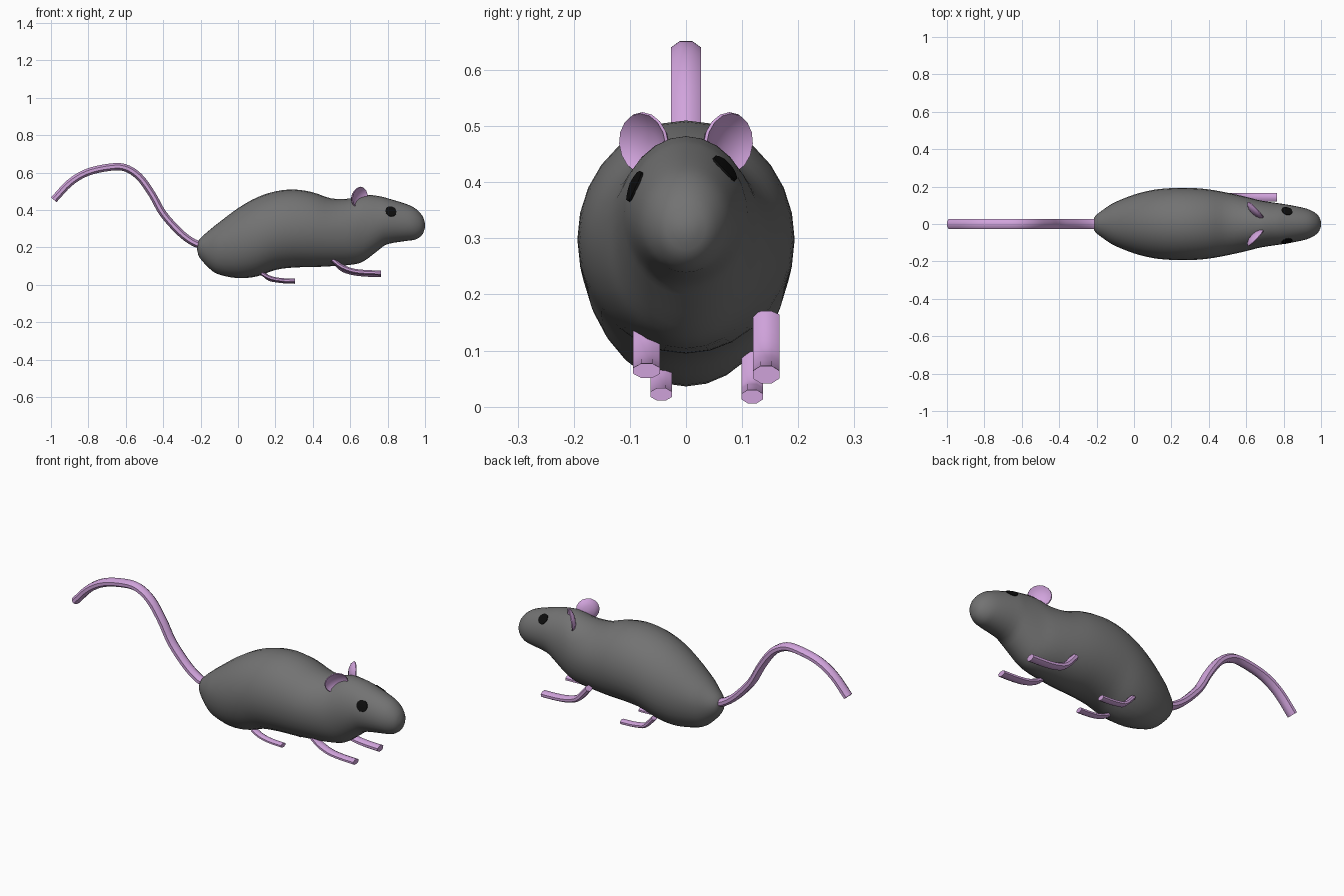
import bpy, bmesh, math
from mathutils import Vector
from mathutils.bvhtree import BVHTree

if "Cube" in bpy.data.objects:
    bpy.data.objects.remove(bpy.data.objects["Cube"])


def material(name, rgb):
    m = bpy.data.materials.new(name)
    m.diffuse_color = (*rgb, 1)
    m.use_nodes = True
    m.node_tree.nodes["Principled BSDF"].inputs["Base Color"].default_value = m.diffuse_color
    return m


GREY = material("grey fur", (0.17, 0.17, 0.17))
PINK = material("pink skin", (0.64, 0.37, 0.72))
BLACK = material("black eye", (0.004, 0.004, 0.004))


def smooth_path(pts, steps):
    """Catmull-Rom samples through tuples of any length."""
    pts = [Vector(p) for p in pts]
    ext = [2 * pts[0] - pts[1]] + pts + [2 * pts[-1] - pts[-2]]
    out = []
    for i in range(len(pts) - 1):
        a, b, c, d = ext[i:i + 4]
        for k in range(steps):
            t = k / steps
            out.append(0.5 * (2 * b + (c - a) * t + (2 * a - 5 * b + 4 * c - d) * t * t
                              + (3 * b - a - 3 * c + d) * t ** 3))
    return out + [pts[-1]]


def finish(name, bm, mat, angle=50):
    bmesh.ops.recalc_face_normals(bm, faces=bm.faces)
    me = bpy.data.meshes.new(name)
    bm.to_mesh(me)
    bm.free()
    me.materials.append(mat)
    ob = bpy.data.objects.new(name, me)
    bpy.context.collection.objects.link(ob)
    bpy.ops.object.select_all(action='DESELECT')
    ob.select_set(True)
    bpy.context.view_layer.objects.active = ob
    bpy.ops.object.shade_smooth_by_angle(angle=math.radians(angle))
    return ob


def loft(name, rings, mat, angle=50):
    """Skin a list of closed rings and cap both ends."""
    bm = bmesh.new()
    rows = [[bm.verts.new(p) for p in r] for r in rings]
    n = len(rows[0])
    for r, s in zip(rows, rows[1:]):
        for i in range(n):
            j = (i + 1) % n
            bm.faces.new((r[i], r[j], s[j], s[i]))
    bm.faces.new(rows[0])
    bm.faces.new(rows[-1])
    return finish(name, bm, mat, angle)


def tube(name, y, pts, half_y, half_z, sides=8):
    """Flattened tube along an x-z path at a fixed y."""
    path = [Vector((p[0], y, p[1])) for p in smooth_path(pts, 4)]
    rings = []
    for i, p in enumerate(path):
        tan = (path[min(i + 1, len(path) - 1)] - path[max(i - 1, 0)]).normalized()
        up = Vector((-tan.z, 0, tan.x))
        ring = []
        for k in range(sides):
            a = 2 * math.pi * (k + 0.5) / sides
            ring.append(p + Vector((0, half_y * math.cos(a), 0)) + up * half_z * math.sin(a))
        rings.append(ring)
    return loft(name, rings, PINK)


# Body and head in one skin: x, belly z, back z, half width, height of widest point
STATIONS = [
    (-0.218, 0.185, 0.215, 0.015, 0.20), (-0.205, 0.145, 0.245, 0.045, 0.20),
    (-0.15, 0.085, 0.295, 0.087, 0.20), (-0.10, 0.055, 0.335, 0.117, 0.21),
    (0.0, 0.036, 0.41, 0.157, 0.23), (0.1, 0.045, 0.467, 0.182, 0.26),
    (0.2, 0.08, 0.50, 0.192, 0.29), (0.3, 0.093, 0.51, 0.193, 0.30),
    (0.4, 0.095, 0.495, 0.185, 0.30), (0.5, 0.10, 0.462, 0.167, 0.29),
    (0.6, 0.107, 0.462, 0.145, 0.29), (0.67, 0.125, 0.482, 0.127, 0.31),
    (0.75, 0.185, 0.475, 0.114, 0.33), (0.8, 0.218, 0.463, 0.107, 0.34),
    (0.9, 0.235, 0.432, 0.088, 0.33), (0.95, 0.243, 0.407, 0.071, 0.325),
    (0.985, 0.268, 0.37, 0.045, 0.32), (1.0, 0.305, 0.33, 0.013, 0.317)]
body_rings = []
for x, lo, hi, w, mid in smooth_path(STATIONS, 3):
    ring = []
    for k in range(28):
        a = 2 * math.pi * k / 28
        s = math.sin(a)
        ring.append((x, w * math.cos(a), mid + s * ((hi - mid) if s > 0 else (mid - lo))))
    body_rings.append(ring)
body = loft("body", body_rings, GREY, 80)

# Tail
tube("tail", 0, [(-0.19, 0.21), (-0.24, 0.228), (-0.31, 0.28), (-0.40, 0.38), (-0.46, 0.485),
                 (-0.53, 0.58), (-0.61, 0.628), (-0.70, 0.627), (-0.81, 0.60),
                 (-0.90, 0.545), (-0.985, 0.455)], 0.029, 0.021)

# Paws, each pair set off to one side of the centre line
FRONT = [(0.505, 0.135), (0.55, 0.10), (0.61, 0.076), (0.68, 0.067), (0.765, 0.064)]
HIND = [(0.125, 0.062), (0.16, 0.042), (0.20, 0.03), (0.25, 0.024), (0.305, 0.022)]
tube("front_leg_near", -0.07, FRONT, 0.026, 0.014)
tube("front_leg_far", 0.143, [(0.49, 0.16)] + [(x, z - 0.007) for x, z in FRONT[1:]], 0.026, 0.017)
tube("hind_leg_near", -0.044, HIND, 0.021, 0.012)
tube("hind_leg_far", 0.118, [(0.11, 0.09)] + [(x, z - 0.004) for x, z in HIND[1:]], 0.021, 0.013)

# Ears: dished ovals turned forward and outward
for side, name in ((-1, "ear_near"), (1, "ear_far")):
    centre = Vector((0.643, 0.069 * side, 0.468))
    facing = Vector((0.72, 0.69 * side, 0.05)).normalized()
    across = Vector((-0.69, 0.72 * side, 0)).normalized()
    up = Vector((0.12, 0.06 * side, 1)).normalized()
    rings = []
    # back shell from its centre to the rim, then the hollow front
    for r, depth in ((0.08, -0.016), (0.5, -0.013), (0.85, -0.004), (1.0, 0.008),
                     (0.95, 0.013), (0.75, 0.004), (0.4, -0.004), (0.08, -0.006)):
        ring = []
        for k in range(16):
            a = 2 * math.pi * k / 16
            ring.append(centre + across * 0.06 * r * math.cos(a)
                        + up * 0.057 * r * math.sin(a) + facing * depth)
        rings.append(ring)
    loft(name, rings, PINK)

# Eyes: thin round patches laid on the head
tree = BVHTree.FromPolygons([v.co for v in body.data.vertices],
                            [p.vertices for p in body.data.polygons])
for name, spot, facing in (("eye_near", (0.818, -0.098, 0.397), (0, -0.83, 0.55)),
                           ("eye_far", (0.818, 0.07, 0.425), (0, 0.7, 0.7))):
    centre, n = Vector(spot), Vector(facing).normalized()
    across, up = Vector((1, 0, 0)), n.cross(Vector((1, 0, 0)))
    rings = []
    for r in (1.0, 0.7, 0.4, 0.1):
        ring = []
        for k in range(14):
            a = 2 * math.pi * k / 14
            p = centre + (across * math.cos(a) + up * math.sin(a)) * 0.029 * r
            hit = tree.ray_cast(p + n * 0.2, -n)[0] or p
            ring.append(hit + n * 0.004)
        rings.append(ring)
    loft(name, [[p - n * 0.006 for p in rings[0]]] + rings, BLACK)
